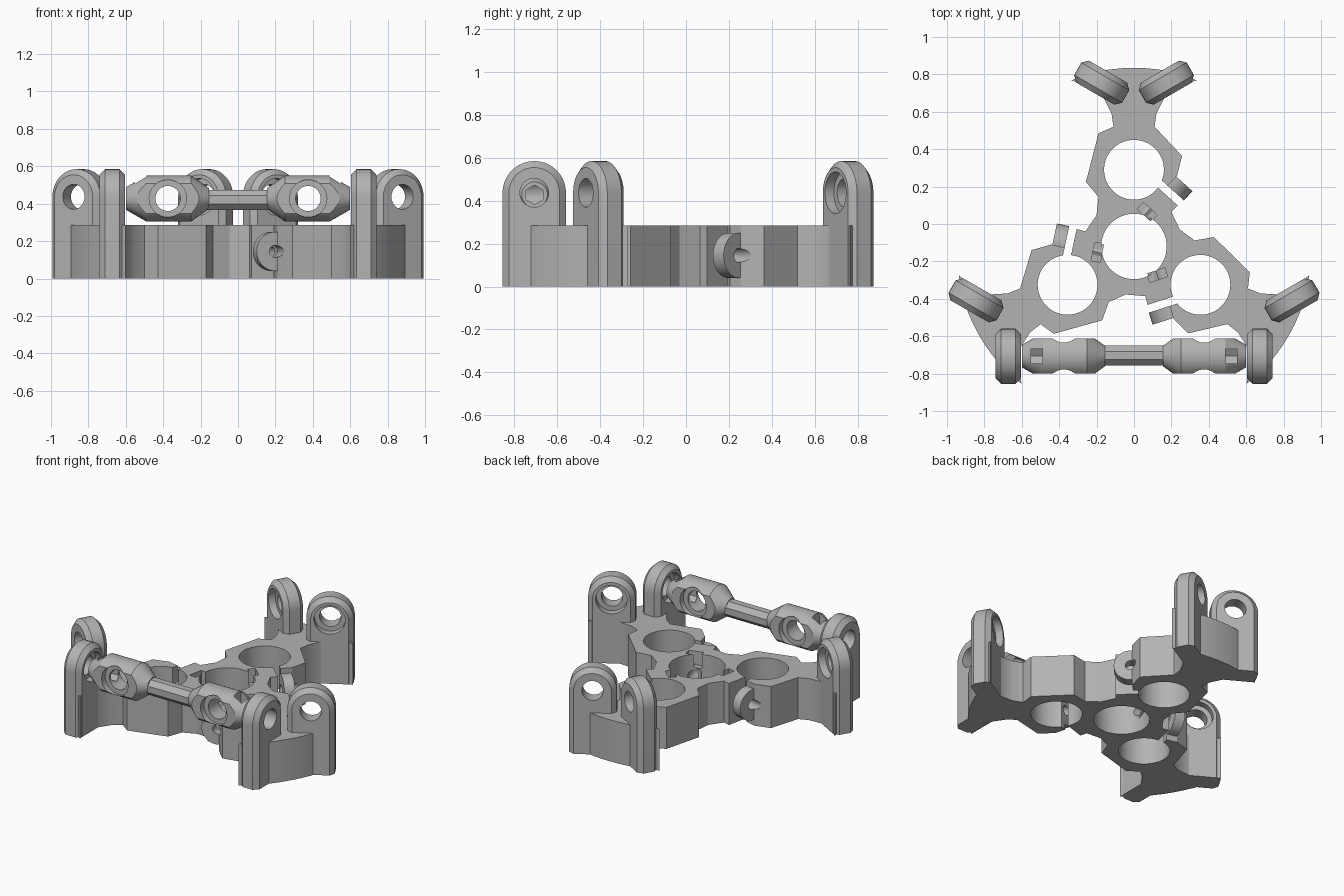
import bpy, bmesh
from math import sin, cos, pi, radians
from mathutils import Vector, Matrix

if "Cube" in bpy.data.objects:
    bpy.data.objects.remove(bpy.data.objects["Cube"])

GREY = (0.45, 0.45, 0.45, 1)
grey = bpy.data.materials.new("plain grey")
grey.use_nodes = True
grey.diffuse_color = GREY
grey.node_tree.nodes["Principled BSDF"].inputs["Base Color"].default_value = GREY

CENTRE = Vector((0, -0.12, 0))
BODY_H = 0.285
TURNS = [Matrix.Rotation(radians(-120 * k), 4, 'Z') for k in range(3)]


def finish(name, bm):
    bmesh.ops.recalc_face_normals(bm, faces=bm.faces)
    mesh = bpy.data.meshes.new(name)
    bm.to_mesh(mesh)
    bm.free()
    mesh.materials.append(grey)
    ob = bpy.data.objects.new(name, mesh)
    bpy.context.collection.objects.link(ob)
    return ob


def prism(name, points, offset):
    """Extrude a closed loop of 3D points."""
    bm = bmesh.new()
    face = bm.faces.new([bm.verts.new(p) for p in points])
    out = bmesh.ops.extrude_face_region(bm, geom=[face])
    new = [v for v in out["geom"] if isinstance(v, bmesh.types.BMVert)]
    bmesh.ops.translate(bm, verts=new, vec=offset)
    return finish(name, bm)


def rod(name, start, end, r, sides=32, r2=None):
    start, end = Vector(start), Vector(end)
    axis = end - start
    place = Matrix.Translation((start + end) / 2) @ axis.to_track_quat('Z', 'Y').to_matrix().to_4x4()
    bm = bmesh.new()
    bmesh.ops.create_cone(bm, cap_ends=True, segments=sides, radius1=r,
                          radius2=r if r2 is None else r2, depth=axis.length, matrix=place)
    return finish(name, bm)


def box(name, centre, size, axis=(1, 0, 0)):
    """Box with its local x along the given horizontal axis."""
    x = Vector(axis).normalized()
    turn = Matrix((x, Vector((-x.y, x.x, 0)), (0, 0, 1))).transposed().to_4x4()
    bm = bmesh.new()
    bmesh.ops.create_cube(bm, size=1, matrix=Matrix.Translation(centre) @ turn @ Matrix.Diagonal((*size, 1)))
    return finish(name, bm)


def combine(ob, tools, operation='DIFFERENCE'):
    bpy.context.view_layer.objects.active = ob
    for tool in tools:
        mod = ob.modifiers.new("cut", 'BOOLEAN')
        mod.object, mod.operation, mod.solver = tool, operation, 'EXACT'
        bpy.ops.object.modifier_apply(modifier=mod.name)
        bpy.data.objects.remove(tool)
    return ob


def smooth(ob):
    bpy.ops.object.select_all(action='DESELECT')
    ob.select_set(True)
    bpy.context.view_layer.objects.active = ob
    bpy.ops.object.shade_smooth_by_angle(angle=radians(28))


def turned(tool, turn):
    tool.data.transform(turn)
    return tool


# Plate outline: one arm, repeated three times about the centre
flare = [(0.11, 0.64), (0.12, 0.71), (0.16, 0.79), (0.23, 0.85), (0.335, 0.888)]
arc = [(0.955 * sin(radians(a)), 0.955 * cos(radians(a))) for a in range(-16, 17, 4)]
arm = [(-0.19, 0.265), (-0.257, 0.345), (-0.19, 0.605)]
arm += [(-x, y) for x, y in flare] + arc + flare[::-1]
arm += [(0.257, 0.484), (0.23, 0.377), (0.18, 0.325), (0.235, 0.22), (0.2, 0.185), (0.245, 0.09)]
body = prism("plate", [t @ Vector((x, y, 0)) for t in TURNS for x, y in arm], (0, 0, BODY_H))

# Clamp direction: along the slit, and across it
along = Vector((0.74, -0.67, 0)).normalized()
across = Vector((-along.y, along.x, 0))
screw = Vector((0.211, 0.34, 0.145))
slit = Vector((0.147, 0.326, 0.15))

# Clamp ears
combine(body, [turned(rod("ear", screw - across * 0.035, screw + across * 0.035, 0.105), t)
               for t in TURNS], 'UNION')

# Bores, slits and nut slots
combine(body, [rod("centre_bore", (0, 0, -1), (0, 0, 1), 0.175, 48)])
for t in TURNS:
    nut = screw - across * 0.21
    combine(body, [
        turned(rod("bore", (0, 0.41, -1), (0, 0.41, 1), 0.16, 48), t),
        turned(box("slit", slit + along * 0.08, (0.26, 0.042, 0.6), along), t),
        turned(box("nut_slot", nut + Vector((0, 0, 0.145)), (0.1, 0.05, 0.2), along), t)])
    combine(body, [turned(rod("nut_boss", nut - across * 0.025, nut + across * 0.025, 0.055, 6), t)], 'UNION')
    combine(body, [turned(rod("screw_hole", screw - across * 0.27, screw + across * 0.1, 0.033, 20), t)])
body.data.transform(Matrix.Translation(CENTRE))
smooth(body)

# Upright lugs: a mirrored pair on each side of the triangle
LUG_X, LUG_Y, LUG_R, LUG_T, AXLE_Z = 0.672, -0.5875, 0.148, 0.068, 0.437


def lug(name, side, turn):
    bm = bmesh.new()
    outline = [(-LUG_R, 0)]
    outline += [(-LUG_R * cos(pi * i / 20), AXLE_Z + LUG_R * sin(pi * i / 20)) for i in range(21)]
    outline += [(LUG_R, 0)]
    face = bm.faces.new([bm.verts.new((-LUG_T, y, z)) for y, z in outline])
    out = bmesh.ops.extrude_face_region(bm, geom=[face])
    bmesh.ops.translate(bm, verts=[v for v in out["geom"] if isinstance(v, bmesh.types.BMVert)],
                        vec=(2 * LUG_T, 0, 0))
    rims = [e for e in bm.edges if abs(e.verts[0].co.x - e.verts[1].co.x) < 0.001
            and max(v.co.z for v in e.verts) > 0.01]
    bmesh.ops.bevel(bm, geom=rims, offset=0.03, segments=1, affect='EDGES')
    ob = finish(name, bm)
    combine(ob, [rod("hole", (-1, 0, AXLE_Z), (1, 0, AXLE_Z), 0.067),
                 rod("seat", (-side, 0, AXLE_Z), (-side * 0.02, 0, AXLE_Z), 0.098)])
    ob.data.transform(Matrix.Translation(CENTRE) @ turn @ Matrix.Translation((side * LUG_X, LUG_Y, 0)))
    smooth(ob)


for k, t in enumerate(TURNS):
    for side, word in ((1, "left"), (-1, "right")):
        lug(f"lug_{word}_{k + 1}", side, t)

# Front link: two turned ends with flat cheeks, joined by a faceted bar
ROD_Y, ROD_Z, HUB_X = -0.706, 0.428, 0.375


def link_end(name, s):
    profile = [(0.155, 0.0), (0.155, 0.055), (0.25, 0.123), (0.49, 0.123), (0.6, 0.06), (0.6, 0.0)]
    bm = bmesh.new()
    verts = [bm.verts.new((s * x, ROD_Y, ROD_Z + r)) for x, r in profile]
    edges = [bm.edges.new(pair) for pair in zip(verts, verts[1:])]
    bmesh.ops.spin(bm, geom=verts + edges, cent=(0, ROD_Y, ROD_Z), axis=(1, 0, 0),
                   angle=2 * pi, steps=32, use_merge=True)
    bmesh.ops.remove_doubles(bm, verts=bm.verts, dist=0.0005)
    ob = finish(name, bm)
    hub = Vector((s * HUB_X, ROD_Y, ROD_Z))
    deep = Vector((0, 1, 0))
    combine(ob, [box("cheeks", hub, (1, 0.186, 1))], 'INTERSECT')
    combine(ob, [
        rod("eye", hub - deep, hub + deep, 0.067),
        rod("front_recess", hub - deep, hub - deep * 0.055, 0.1),
        rod("back_recess", hub + deep * 0.055, hub + deep, 0.1),
        rod("bolt_bore", hub, hub + Vector((s * 0.5, 0, 0)), 0.045, 6),
        box("nut_notch", (s * 0.52, ROD_Y, ROD_Z + 0.1), (0.06, 0.08, 0.24))])
    smooth(ob)


link_end("link_end_left", 1)
link_end("link_end_right", -1)
bar = rod("link_bar", (-0.17, ROD_Y, ROD_Z - 0.008), (0.17, ROD_Y, ROD_Z - 0.008), 0.058, 8)
bar.data.transform(Matrix.Translation((0, ROD_Y, ROD_Z)) @ Matrix.Rotation(pi / 8, 4, 'X')
                   @ Matrix.Translation((0, -ROD_Y, -ROD_Z)))
